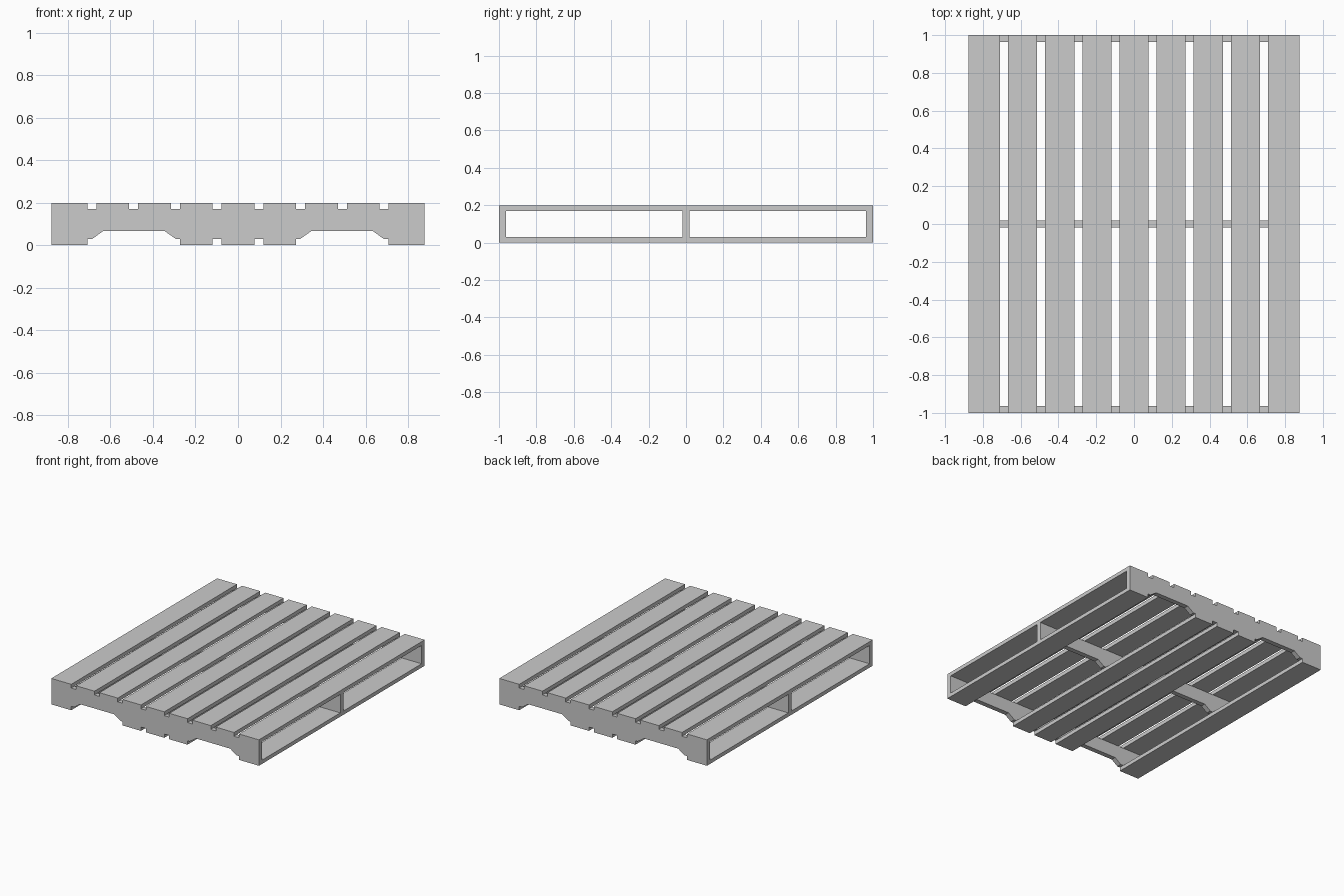
import bpy, bmesh

if "Cube" in bpy.data.objects:
    bpy.data.objects.remove(bpy.data.objects["Cube"])

HALF_W = 0.877      # half width in x
HEIGHT = 0.198
BOARD = 0.029       # board thickness
STRINGER = 0.037    # stringer thickness


def prism(name, profile, y0, y1):
    """Extrude an x-z outline along y."""
    bm = bmesh.new()
    face = bm.faces.new([bm.verts.new((x, y0, z)) for x, z in profile])
    ext = bmesh.ops.extrude_face_region(bm, geom=[face])
    moved = [v for v in ext["geom"] if isinstance(v, bmesh.types.BMVert)]
    bmesh.ops.translate(bm, verts=moved, vec=(0, y1 - y0, 0))
    bmesh.ops.recalc_face_normals(bm, faces=bm.faces)
    mesh = bpy.data.meshes.new(name)
    bm.to_mesh(mesh)
    bm.free()
    obj = bpy.data.objects.new(name, mesh)
    bpy.context.collection.objects.link(obj)
    return obj


def board(name, x0, x1, z0):
    z1 = z0 + BOARD
    prism(name, [(x0, z0), (x1, z0), (x1, z1), (x0, z1)], -1, 1)


# Nine board slots separated by narrow gaps
gaps = [(i - 3.5) * 0.1965 for i in range(8)]
slots = list(zip([-HALF_W] + [g + 0.021 for g in gaps],
                 [g - 0.021 for g in gaps] + [HALF_W]))

# Top deck fills every slot, bottom deck leaves the fork openings clear
for i, (x0, x1) in enumerate(slots):
    board(f"top_board_{i + 1}", x0, x1, HEIGHT - BOARD)
for i in (0, 3, 4, 5, 8):
    board(f"bottom_board_{i + 1}", *slots[i], 0)

# Stringers with two chamfered fork notches in the lower edge
lo, hi, arch = BOARD, HEIGHT - BOARD, 0.066
notch = [(0.292, lo), (0.345, arch), (0.635, arch), (0.686, lo)]
lower = ([(-HALF_W, lo)] + [(-x, z) for x, z in reversed(notch)]
         + notch + [(HALF_W, lo)])
outline = lower + [(HALF_W, hi), (-HALF_W, hi)]
for name, yc in (("front", -1 + STRINGER / 2), ("middle", 0), ("back", 1 - STRINGER / 2)):
    prism(f"{name}_stringer", outline, yc - STRINGER / 2, yc + STRINGER / 2)
